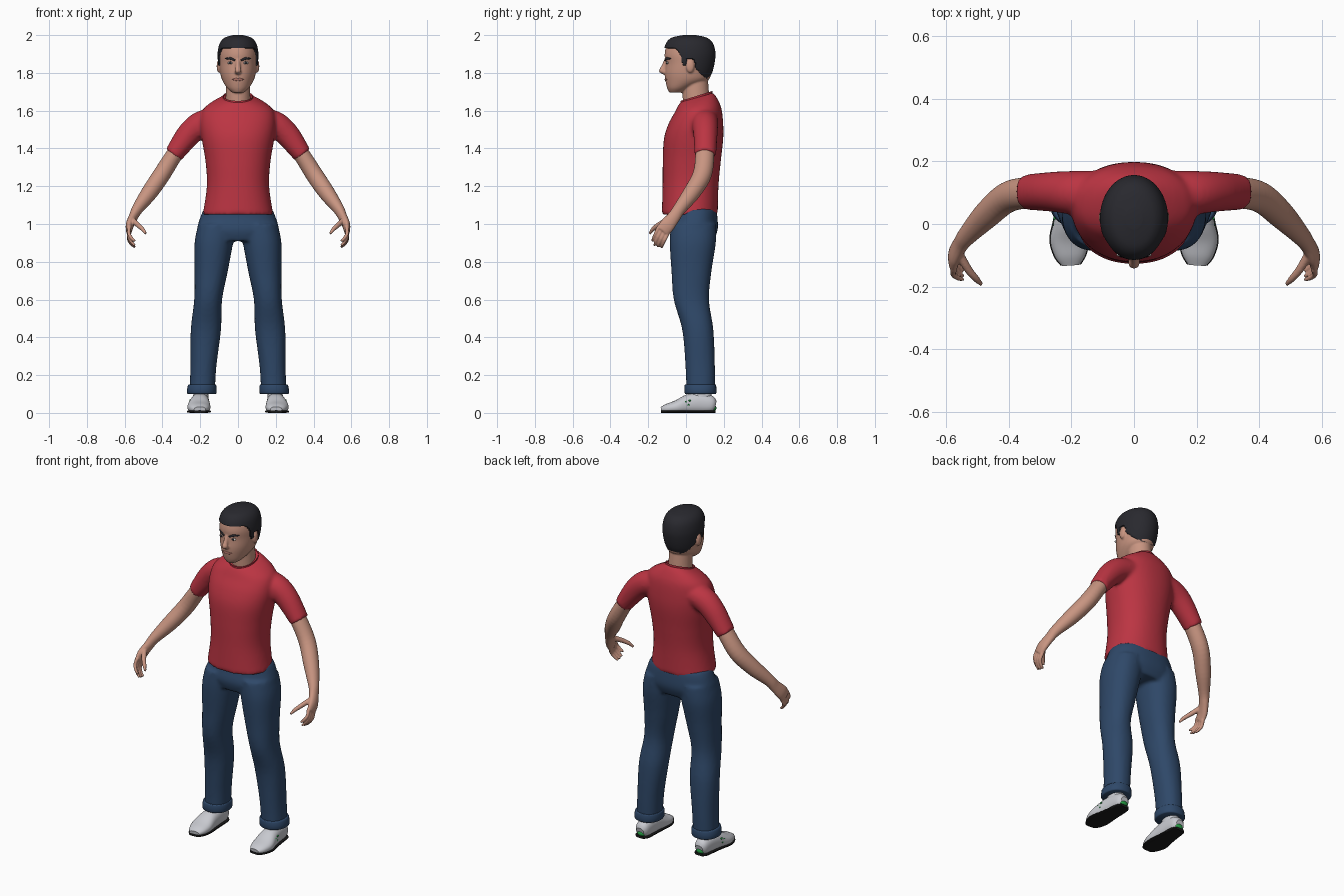
import bpy, bmesh, math
from mathutils import Vector

cube = bpy.data.objects.get("Cube")
if cube:
    bpy.data.objects.remove(cube)


def material(name, rgb):
    m = bpy.data.materials.new(name)
    m.use_nodes = True
    col = (*rgb, 1)
    m.diffuse_color = col
    m.node_tree.nodes["Principled BSDF"].inputs["Base Color"].default_value = col
    return m


SKIN = material("skin", (.58, .30, .22))
RED = material("red cloth", (.50, .035, .055))
DENIM = material("blue denim", (.028, .065, .14))
HAIR = material("dark hair", (.022, .022, .028))
SHOE = material("pale shoe", (.58, .59, .63))
SOLE = material("black sole", (.01, .01, .01))
GREEN = material("green trim", (.02, .35, .06))
LIP = material("lips", (.40, .16, .13))
WHITE = material("eye white", (.65, .62, .60))


def loft(bm, rings, n=32, steps=5, p=2.0):
    """Skin smoothly between rings given as (centre, half axis, half axis)."""
    def spline(a, b, c, d, t):
        return b + (c - a) * t / 2 + (a - b * 2.5 + c * 2 - d / 2) * t * t \
            + ((b - c) * 1.5 + (d - a) / 2) * t ** 3
    last = len(rings) - 1
    dense = []
    for i in range(last):
        q = [rings[min(max(i + k, 0), last)] for k in (-1, 0, 1, 2)]
        for s in range(steps):
            dense.append([spline(*(r[j] for r in q), s / steps) for j in range(3)])
    dense.append(rings[-1])

    def power(v):
        return math.copysign(abs(v) ** (2 / p), v)
    loops = []
    for c, u, v in dense:
        angles = [2 * math.pi * k / n for k in range(n)]
        loops.append([bm.verts.new(c + u * power(math.cos(a)) + v * power(math.sin(a)))
                      for a in angles])
    for lo, hi in zip(loops, loops[1:]):
        for k in range(n):
            bm.faces.new((lo[k], lo[k - 1], hi[k - 1], hi[k]))
    bm.faces.new(loops[0])
    bm.faces.new(loops[-1][::-1])


def levels(rows, side=1):
    """Horizontal rings from (z, centre x, half width, front y, back y, tilt)."""
    return [(Vector((side * x, (f + b) / 2, z)), Vector((w, 0, 0)),
             Vector((0, (b - f) / 2, t[0] if t else 0))) for z, x, w, f, b, *t in rows]


def tube(rows, side=1, ref=(1, 0, 0)):
    """Rings square to a path of (x, y, z, radius along ref, radius across)."""
    pts = [Vector((side * r[0], r[1], r[2])) for r in rows]
    out = []
    for i, r in enumerate(rows):
        t = (pts[min(i + 1, len(pts) - 1)] - pts[max(i - 1, 0)]).normalized()
        u = Vector(ref)
        u = (u - t * u.dot(t)).normalized()
        out.append((pts[i], u * r[3], t.cross(u) * r[4]))
    return out


def ball(bm, at, size):
    made = bmesh.ops.create_uvsphere(bm, u_segments=20, v_segments=12, radius=1)["verts"]
    for v in made:
        v.co = Vector(at) + Vector([a * b for a, b in zip(v.co, size)])


def finish(bm, name, mat, voxel=0, smooth=4, angle=40):
    bmesh.ops.recalc_face_normals(bm, faces=bm.faces[:])
    me = bpy.data.meshes.new(name)
    bm.to_mesh(me)
    bm.free()
    me.materials.append(mat)
    ob = bpy.data.objects.new(name, me)
    bpy.context.collection.objects.link(ob)
    if voxel:
        # Fuse overlapping volumes into one soft surface
        fuse = ob.modifiers.new("fuse", "REMESH")
        fuse.mode = "VOXEL"
        fuse.voxel_size = voxel
        fuse.use_smooth_shade = True
        soft = ob.modifiers.new("soften", "SMOOTH")
        soft.iterations = smooth
        me.shade_smooth()
    else:
        bpy.ops.object.select_all(action="DESELECT")
        ob.select_set(True)
        bpy.context.view_layer.objects.active = ob
        bpy.ops.object.shade_smooth_by_angle(angle=math.radians(angle))
    return ob


SIDES = (("left", 1), ("right", -1))

# Shirt: torso and both sleeves fused
bm = bmesh.new()
loft(bm, levels([(1.05, 0, .187, -.128, .168), (1.2, 0, .165, -.124, .172),
                 (1.33, 0, .172, -.123, .184), (1.45, 0, .192, -.117, .197),
                 (1.53, 0, .2, -.093, .197), (1.6, 0, .188, -.06, .188, .01),
                 (1.64, 0, .145, -.045, .168, .02), (1.67, 0, .085, -.03, .145, .025)]),
     n=48, p=2.2)
for _, s in SIDES:
    loft(bm, tube([(.08, .1, 1.56, .06, .07), (.19, .1, 1.53, .07, .07),
                   (.26, .103, 1.475, .065, .064), (.342, .102, 1.366, .05, .057)], s))
finish(bm, "shirt", RED, .01, 5)

# Collar band
bm = bmesh.new()
bmesh.ops.create_circle(bm, segments=40, radius=1)
ring = [Vector((v.co.x * .079, .055 + v.co.y * .084, 1.668 + v.co.y * .026)) for v in bm.verts]
bm.clear()
loops = [[bm.verts.new(c + Vector((0, 0, h))) for c in ring] for h in (-.008, .01)]
for k in range(40):
    bm.faces.new((loops[0][k - 1], loops[0][k], loops[1][k], loops[1][k - 1]))
bmesh.ops.solidify(bm, geom=bm.faces[:], thickness=.006)
finish(bm, "collar", RED)

# Trousers: hips and legs fused
bm = bmesh.new()
loft(bm, levels([(1.08, 0, .18, -.07, .16), (1.04, 0, .198, -.07, .166),
                 (.97, 0, .217, -.086, .168), (.91, 0, .2, -.07, .145)]), n=48, p=2.3)
for _, s in SIDES:
    loft(bm, levels([(1.0, .11, .1, -.08, .16), (.9, .128, .102, -.086, .158),
                     (.75, .142, .088, -.077, .135), (.6, .158, .074, -.065, .122),
                     (.44, .17, .08, -.02, .145), (.25, .183, .069, -.003, .153),
                     (.12, .189, .067, .002, .153)], s), p=2.2)
finish(bm, "trousers", DENIM, .01, 5)

# Head: skull, jaw, nose, ears and neck fused
HEAD = [(1.695, 0, .03, -.088, -.015), (1.72, 0, .058, -.1, .03),
        (1.76, 0, .083, -.109, .115), (1.8, 0, .094, -.112, .134),
        (1.85, 0, .1, -.109, .146), (1.9, 0, .101, -.113, .15),
        (1.95, 0, .09, -.1, .137), (1.98, 0, .064, -.07, .105), (1.994, 0, .02, -.01, .045)]


def face_y(x, z):
    """Depth of the front of the face at a point."""
    for a, b in zip(HEAD, HEAD[1:]):
        if a[0] <= z <= b[0]:
            t = (z - a[0]) / (b[0] - a[0])
            w, f, r = (a[k] + (b[k] - a[k]) * t for k in (2, 3, 4))
            return (f + r) / 2 - (r - f) / 2 * math.sqrt(max(0, 1 - (x / w) ** 2))


bm = bmesh.new()
loft(bm, levels(HEAD), n=48)
loft(bm, levels([(1.6, 0, .068, -.015, .13), (1.68, 0, .065, -.018, .123),
                 (1.78, 0, .062, -.02, .115)]))
loft(bm, tube([(0, -.1, 1.872, .011, .013), (0, -.116, 1.835, .013, .014),
               (0, -.126, 1.812, .018, .018), (0, -.105, 1.798, .016, .012)]), n=16)
for _, s in SIDES:
    ball(bm, (s * .102, .022, 1.835), (.011, .022, .034))
finish(bm, "head_and_neck", SKIN, .005, 3)

# Hair: a slightly larger skull shell that dives under the skin below the hairline
LINE = [(-.2, 1.932), (-.06, 1.93), (-.035, 1.9), (-.022, 1.84), (.003, 1.84),
        (.01, 1.875), (.04, 1.87), (.05, 1.825), (.12, 1.755), (.3, 1.75)]
bm = bmesh.new()
loft(bm, levels([(z + .006, x, w + .007, f - .006, b + .006) for z, x, w, f, b in HEAD[2:]]),
     n=96, steps=10)
for v in bm.verts:
    for (y0, z0), (y1, z1) in zip(LINE, LINE[1:]):
        if y0 <= v.co.y < y1:
            if v.co.z < z0 + (z1 - z0) * (v.co.y - y0) / (y1 - y0):
                v.co.x *= .82
                v.co.y = .02 + (v.co.y - .02) * .82
            break
finish(bm, "hair", HAIR, angle=60)

# Facial details
for label, s in SIDES:
    bm = bmesh.new()
    loft(bm, tube([(x, face_y(x, z) - .001, z, h, .004) for x, z, h in
                   ((.016, 1.866, .004), (.04, 1.876, .007), (.066, 1.876, .003))],
                  s, (0, 0, 1)), n=12)
    finish(bm, label + "_eyebrow", HAIR)
    for part, size, mat, out in (("eye", (.016, .006, .007), WHITE, 0),
                                 ("iris", (.007, .004, .007), HAIR, .004)):
        bm = bmesh.new()
        ball(bm, (s * .04, face_y(.04, 1.853) - out, 1.853), size)
        finish(bm, label + "_" + part, mat)
bm = bmesh.new()
loft(bm, tube([(x, face_y(x, 1.765), 1.765, h, .004) for x, h in
               ((-.032, .002), (-.012, .007), (0, .006), (.012, .007), (.032, .002))],
              ref=(0, 0, 1)), n=12)
finish(bm, "lips", LIP)

for label, s in SIDES:
    # Arm, palm, fingers and thumb fused
    bm = bmesh.new()
    loft(bm, tube([(.25, .1, 1.49, .04, .045), (.335, .1, 1.37, .044, .05),
                   (.405, .085, 1.26, .046, .05), (.47, .03, 1.165, .043, .045),
                   (.532, -.035, 1.08, .03, .034), (.553, -.062, 1.04, .024, .034),
                   (.573, -.098, .995, .021, .04), (.578, -.125, .962, .015, .037)], s))
    for i in range(4):
        k = i - 1.5
        x, y, z = .575, -.12 - k * .0165, .968 + k * .011
        reach = (.9, 1, 1.05, .9)[i]
        loft(bm, tube([(x, y, z, .011, .01),
                       (x + .003, y - .018 * reach, z - .038 * reach, .0095, .009),
                       (x - .012, y - .031 * reach, z - .066 * reach, .009, .008),
                       (x - .03, y - .037 * reach, z - .084 * reach, .006, .006)], s), n=14)
    loft(bm, tube([(.563, -.09, 1.025, .015, .016), (.53, -.145, .995, .013, .014),
                   (.505, -.175, .972, .011, .011), (.487, -.193, .948, .006, .007)], s), n=14)
    finish(bm, label + "_arm", SKIN, .0045, 3)

    # Turned-up trouser cuff
    bm = bmesh.new()
    loft(bm, levels([(.15, .189, .071, -.004, .156), (.143, .19, .076, -.008, .16),
                     (.108, .192, .079, -.008, .161), (.1, .192, .073, -.002, .156)], s),
         steps=2, p=2.2)
    finish(bm, label + "_cuff", DENIM)

    # Shoe upper, flattened underneath, with an ankle collar
    FOOT = [(.198, .157, .04, .024, .022), (.198, .135, .045, .04, .045),
            (.2, .07, .05, .047, .055), (.203, .01, .045, .053, .052),
            (.207, -.05, .03, .061, .036), (.204, -.1, .022, .05, .026),
            (.202, -.131, .018, .03, .014)]
    bm = bmesh.new()
    loft(bm, tube(FOOT, s), p=2.3)
    loft(bm, levels([(.05, .198, .042, .01, .14), (.095, .197, .04, .02, .135),
                     (.125, .196, .038, .025, .13)], s))
    for v in bm.verts:
        v.co.z = max(v.co.z, .008)
    finish(bm, label + "_shoe", SHOE)

    # Sole
    bm = bmesh.new()
    loft(bm, tube([(x, y, .007, a + .003, .007) for x, y, z, a, b in FOOT], s), p=4)
    finish(bm, label + "_sole", SOLE)

    # Heel tab and side marks
    bm = bmesh.new()
    ball(bm, (s * .198, .148, .026), (.025, .013, .016))
    for y, z in ((.012, .042), (-.002, .058), (.02, .066)):
        ball(bm, (s * .253, y, z), (.005, .007, .005))
    finish(bm, label + "_shoe_trim", GREEN)
